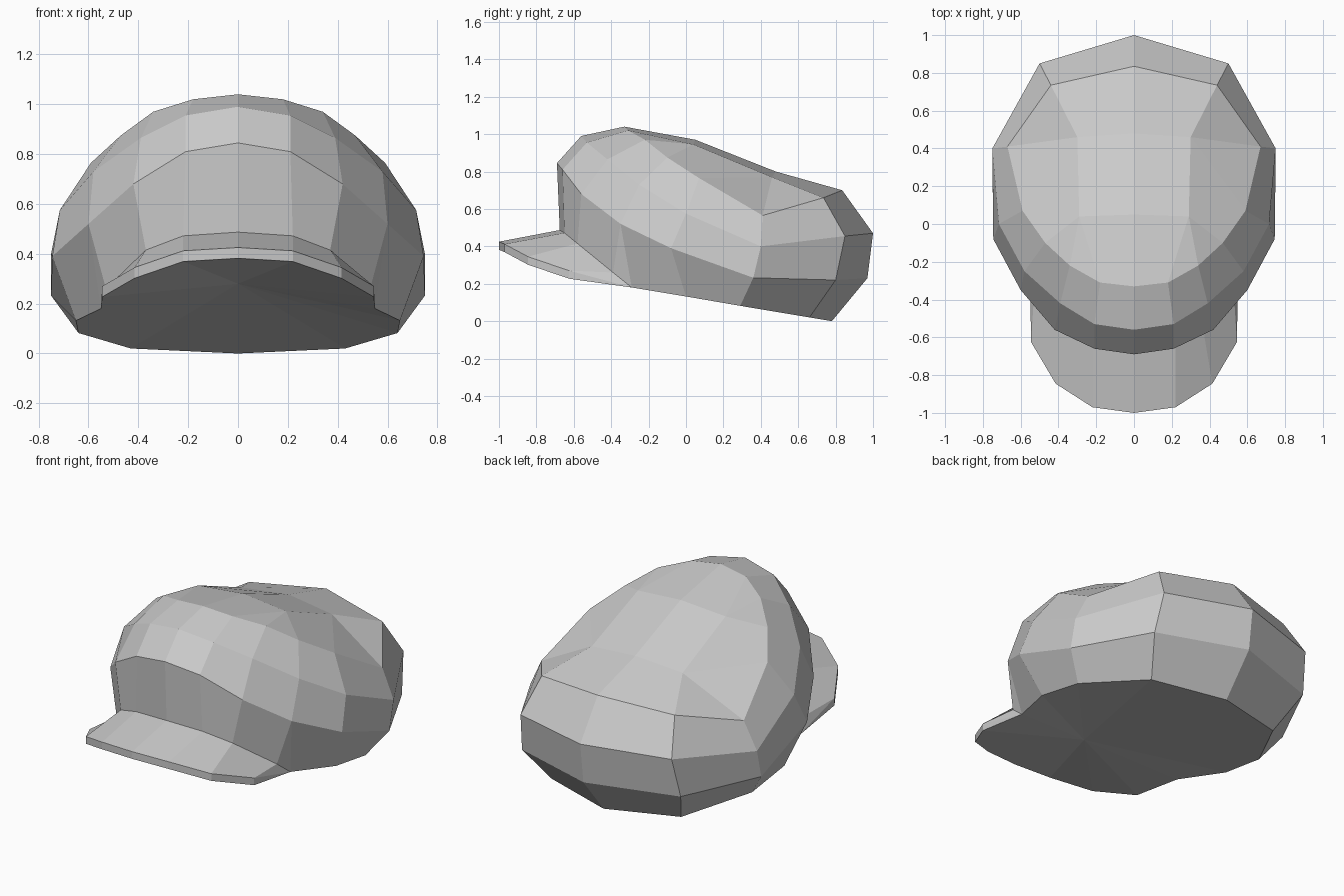
import bpy
from mathutils import Vector

if "Cube" in bpy.data.objects:
    bpy.data.objects.remove(bpy.data.objects["Cube"])

# Half rings of the crown, running front centre -> right side -> back centre
top_ring = [(0, -.33, 1.04), (.18, -.31, 1.02), (.34, -.22, .97), (.47, -.10, .875),
            (.59, .07, .765), (.67, .41, .565), (.44, .735, .66), (0, .835, .70)]
upper_ring = [(0, -.56, .99), (.21, -.53, .955), (.39, -.42, .865), (.58, -.25, .73),
              (.715, 0, .575), (.75, .40, .40), (.50, .85, .455), (0, 1, .47)]
lower_ring = [(0, -.69, .845), (.21, -.66, .81), (.42, -.56, .68), (.60, -.35, .52),
              (.745, -.08, .39), (.75, .36, .232), (.525, .80, .22), (0, .97, .23)]
# Base of the crown: along the brim, then round the sides and back
brim_joint = [(0, -.675, .487), (.22, -.65, .472), (.37, -.58, .415), (.53, -.39, .26)]
base_ring = [(.55, -.29, .18), (.65, 0, .132), (.64, .29, .082), (.43, .66, .02), (0, .78, 0)]

# Front edge of the brim
brim_top = [(0, -1, .425), (.22, -.97, .412), (.415, -.845, .345), (.545, -.625, .27)]
brim_low = [(x, y, z - .043) for x, y, z in brim_top]
corner = base_ring[0]


def strip(upper, lower):
    """Faces between two rows of points, left to right."""
    return [[upper[k], lower[k], lower[k + 1], upper[k + 1]] for k in range(len(upper) - 1)]


def make_part(name, half_faces):
    """Mirror half faces across x and build one flat-shaded, welded mesh."""
    index, verts, faces = {}, [], []
    for side in (1, -1):
        for face in half_faces:
            ids = []
            for x, y, z in face:
                p = (side * x + 0.0, y, z)
                if p not in index:
                    index[p] = len(verts)
                    verts.append(Vector(p))
                if index[p] not in ids:
                    ids.append(index[p])
            faces.append(ids if side == 1 else ids[::-1])
    mesh = bpy.data.meshes.new(name)
    mesh.from_pydata(verts, [], faces)
    mesh.update()
    obj = bpy.data.objects.new(name, mesh)
    bpy.context.collection.objects.link(obj)
    return obj


# Crown: side bands plus the sloping top panel
a = top_ring
p1, p2 = (0, .05, .97), (0, .48, .80)
q1, q2 = (.29, .04, .945), (.30, .46, .77)
top_panel = [[a[0], a[1], q1, p1], [a[1], a[2], q1], [a[2], a[3], q1],
             [p1, q1, q2, p2], [q1, a[3], a[4], q2],
             [q2, a[4], a[5]], [q2, a[5], a[6]], [p2, q2, a[6], a[7]]]
make_part("crown", top_panel + strip(top_ring, upper_ring) + strip(upper_ring, lower_ring)
          + strip(lower_ring[:4], brim_joint) + [[lower_ring[3], brim_joint[3], corner]]
          + strip(lower_ring[3:], base_ring))

# Brim: upper surface, tapering side corner and thin front rim
make_part("brim", strip(brim_joint, brim_top) + [[brim_joint[3], brim_top[3], corner]]
          + strip(brim_top + [corner], brim_low + [corner]))

# Underside: shallow fan closing the brim and the crown
centre = (0, -.42, .28)
edge = brim_low + base_ring
make_part("underside", [[centre, edge[k + 1], edge[k]] for k in range(len(edge) - 1)])
